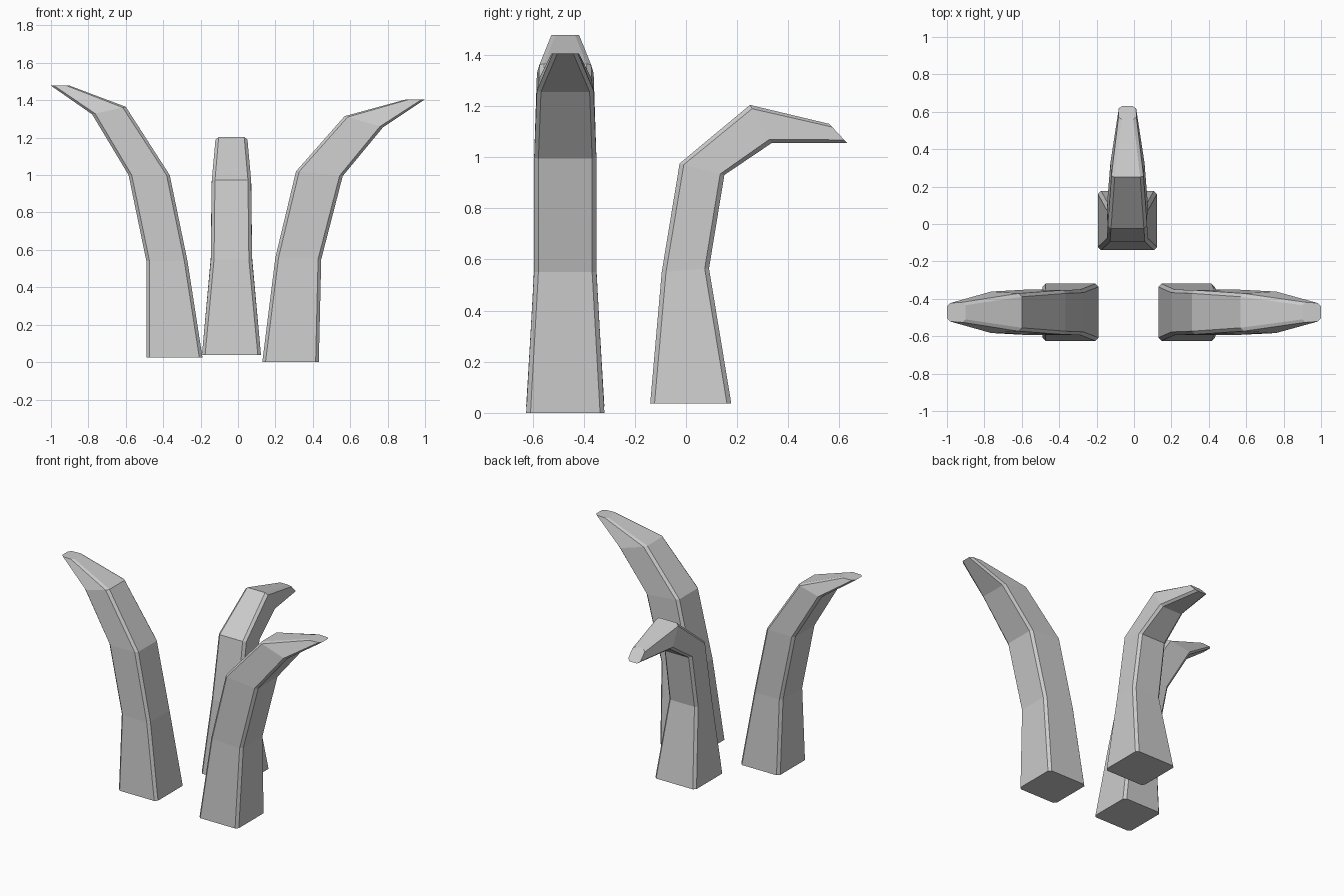
import bpy, bmesh
from mathutils import Vector

if "Cube" in bpy.data.objects:
    bpy.data.objects.remove(bpy.data.objects["Cube"])

CHAMFER = 0.017


def claw(name, origin, reach, side, sections):
    """Loft chamfered rectangles; each section is
    (inner reach, inner z, outer reach, outer z, inner half width, outer half width)."""
    bm = bmesh.new()
    up = Vector((0, 0, 1))
    rings = []
    for u0, z0, u1, z1, w0, w1 in sections:
        p = origin + reach * u0 + up * z0
        q = origin + reach * u1 + up * z1
        corners = [p - side * w0, q - side * w1, q + side * w1, p + side * w0]
        ring = []
        for i, c in enumerate(corners):
            for other in (corners[i - 1], corners[(i + 1) % 4]):
                ring.append(bm.verts.new(c + (other - c).normalized() * CHAMFER))
        rings.append(ring)
    for a, b in zip(rings, rings[1:]):
        for i in range(8):
            j = (i + 1) % 8
            bm.faces.new((a[i], a[j], b[j], b[i]))
    bm.faces.new(rings[0])
    bm.faces.new(rings[-1])
    bmesh.ops.recalc_face_normals(bm, faces=bm.faces)
    mesh = bpy.data.meshes.new(name)
    bm.to_mesh(mesh)
    bm.free()
    obj = bpy.data.objects.new(name, mesh)
    bpy.context.collection.objects.link(obj)


X, Y = Vector((1, 0, 0)), Vector((0, 1, 0))

# Left claw, curling towards -x
claw("left_claw", Vector((0, -0.472, 0)), -X, Y, [
    (0.19, 0.025, 0.49, 0.025, 0.153, 0.153),
    (0.27, 0.54, 0.49, 0.54, 0.122, 0.122),
    (0.365, 1.00, 0.585, 1.00, 0.118, 0.122),
    (0.60, 1.365, 0.78, 1.325, 0.10, 0.112),
    (0.90, 1.478, 1.00, 1.478, 0.055, 0.048)])

# Right claw, curling towards +x
claw("right_claw", Vector((0, -0.472, 0)), X, Y, [
    (0.13, 0.00, 0.432, 0.00, 0.153, 0.153),
    (0.20, 0.56, 0.445, 0.55, 0.122, 0.122),
    (0.31, 1.02, 0.56, 0.995, 0.118, 0.122),
    (0.57, 1.315, 0.775, 1.255, 0.10, 0.112),
    (0.90, 1.405, 1.00, 1.405, 0.055, 0.048)])

# Rear claw, curling towards +y
claw("rear_claw", Vector((-0.035, 0, 0)), Y, X, [
    (-0.14, 0.037, 0.177, 0.037, 0.158, 0.158),
    (-0.095, 0.55, 0.09, 0.565, 0.11, 0.11),
    (-0.025, 0.975, 0.15, 0.93, 0.105, 0.107),
    (0.25, 1.204, 0.335, 1.055, 0.085, 0.092),
    (0.56, 1.13, 0.63, 1.055, 0.048, 0.046)])
